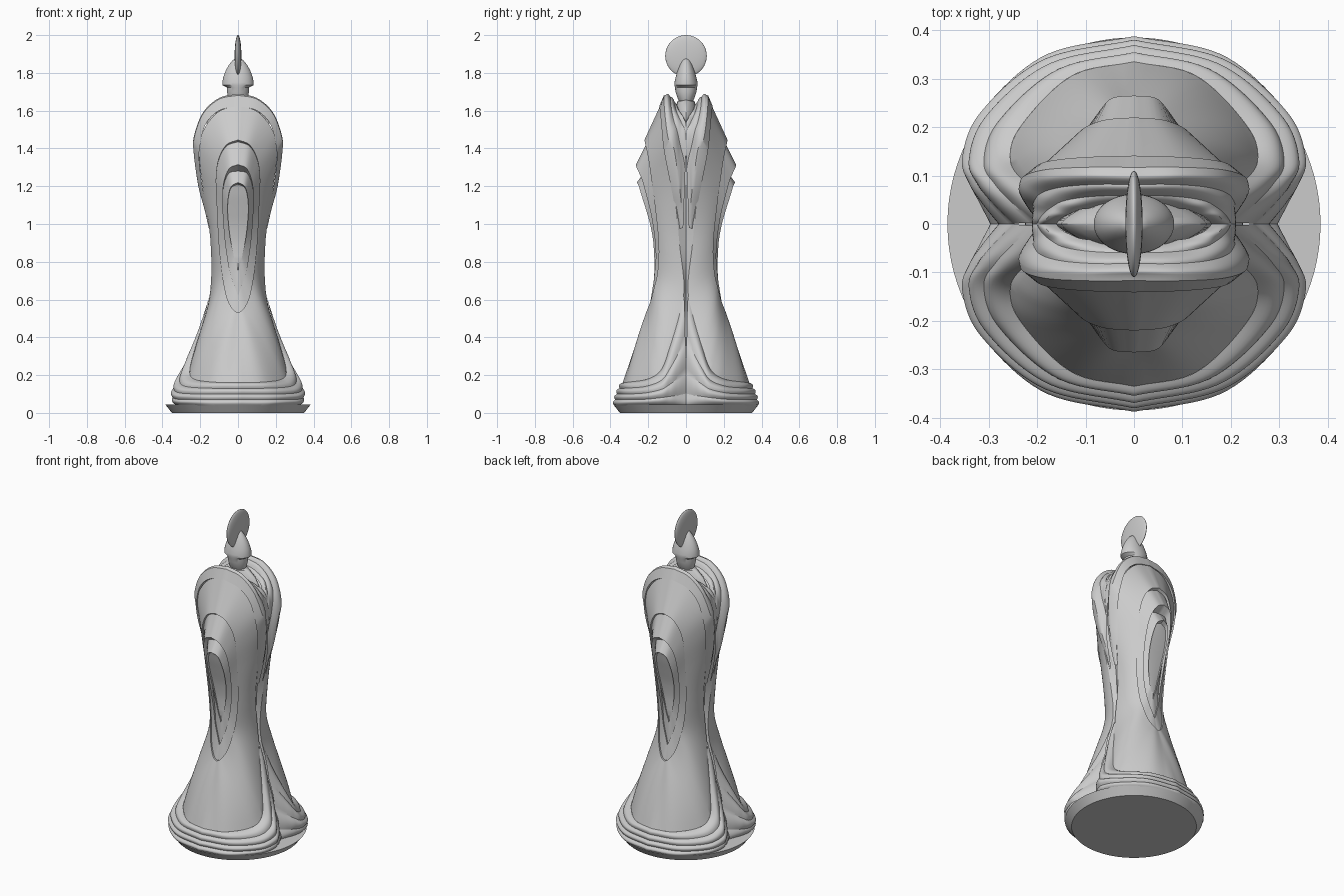
import bpy, bmesh, math
from mathutils import Vector as V

if "Cube" in bpy.data.objects:
    bpy.data.objects.remove(bpy.data.objects["Cube"])


def smooth(ob, angle=30):
    bpy.ops.object.select_all(action='DESELECT')
    ob.select_set(True)
    bpy.context.view_layer.objects.active = ob
    bpy.ops.object.shade_smooth_by_angle(angle=math.radians(angle))


def curve(keys, n=56):
    """Catmull-Rom curve through (x, depth, z) keys."""
    k = [V(p) for p in keys]
    k = [2 * k[0] - k[1]] + k + [2 * k[-1] - k[-2]]
    out = []
    for j in range(n + 1):
        u = j / n * (len(keys) - 1)
        i = min(int(u), len(keys) - 2)
        t = u - i
        a, b, c, d = k[i:i + 4]
        p = 0.5 * (2 * b + (c - a) * t + (2 * a - 5 * b + 4 * c - d) * t * t
                   + (3 * b - a - 3 * c + d) * t ** 3)
        out.append(V((max(p.x, 0), max(p.y, 0), p.z)))
    return out


def blend(a, m, b, n, lobes=0, amp=0, centre=(0, 0, 0)):
    """Rows of curves from a through m to b, with optional rounded folds."""
    rows = []
    for i in range(n + 1):
        s = i / n
        row = []
        for p, q, r in zip(a, m, b):
            v = p * (2 * (s - .5) * (s - 1)) + q * (4 * s * (1 - s)) + r * (2 * s * (s - .5))
            d = v - V(centre)
            v = v + d.normalized() * amp * abs(math.sin(math.pi * lobes * s))
            if q.x < 1e-6:
                v.x = 0
            if p.y < .02 and q.y < 1e-6:
                v.y = min(v.y, p.y)
            row.append(v)
        rows.append(row)
    return rows


def step(c, top, bottom, drop=0):
    """Copy of a curve pushed inward, tapering along its length."""
    n = len(c) - 1
    return [V((p.x, p.y - top + (top - bottom) * min(1, 1.6 * i / n), p.z - drop * (1 - i / n) ** 4))
            for i, p in enumerate(c)]


def loft(name, rows):
    """Quarter surface through the rows, mirrored to four quarters."""
    bm = bmesh.new()
    for sx in (1, -1):
        for sy in (1, -1):
            g = [[bm.verts.new((p.x * sx, p.y * sy, p.z)) for p in r] for r in rows]
            for r0, r1 in zip(g, g[1:]):
                for j in range(len(r0) - 1):
                    f = [r0[j], r0[j + 1], r1[j + 1], r1[j]]
                    bm.faces.new(f if sx * sy > 0 else f[::-1])
    bmesh.ops.remove_doubles(bm, verts=bm.verts, dist=0.0003)
    bmesh.ops.recalc_face_normals(bm, faces=bm.faces)
    me = bpy.data.meshes.new(name)
    bm.to_mesh(me)
    bm.free()
    ob = bpy.data.objects.new(name, me)
    bpy.context.collection.objects.link(ob)
    smooth(ob)
    return ob


def rings(name, prof, n=48, power=1.0):
    """Stack of elliptical rings (z, rx, ry); power > 1 makes pointed sides."""
    rows = []
    for z, rx, ry in prof:
        rows.append([V((rx * math.cos(t), ry * math.sin(t) ** power, z))
                     for t in [math.pi / 2 * i / (n // 4) for i in range(n // 4 + 1)]])
    for r in rows:
        r[-1].x = 0
    return loft(name, rows)


# Robe: nested outlines of the front panel, from the outer edge inwards
edge = curve([(0, .135, 1.63), (.11, .13, 1.59), (.19, .115, 1.48), (.205, .095, 1.35),
              (.18, .06, 1.15), (.145, .035, .9), (.15, .012, .62), (.225, .085, .35),
              (.255, .13, .23), (.235, .2, .18), (.13, .305, .163), (0, .335, .16)])
arch_1 = curve([(0, .22, 1.445), (.06, .215, 1.42), (.1, .2, 1.35), (.115, .185, 1.25),
                (.11, .165, 1.1), (.1, .145, .9), (.085, .15, .75), (.07, .17, .66),
                (.055, .185, .6), (.035, .2, .56), (.018, .208, .54), (0, .21, .53)])
arch_2 = curve([(0, .265, 1.315), (.045, .26, 1.295), (.07, .235, 1.24), (.08, .215, 1.17),
                (.078, .185, 1.05), (.068, .165, .92), (.055, .16, .82), (.04, .167, .74),
                (.025, .172, .69), (.014, .177, .66), (.006, .18, .635), (0, .182, .62)])
arch_3 = curve([(0, .26, 1.22), (.035, .25, 1.2), (.05, .235, 1.15), (.055, .213, 1.08),
                (.05, .19, 1.0), (.04, .175, .92), (.028, .17, .86), (.02, .168, .82),
                (.012, .167, .79), (.007, .167, .775), (.003, .167, .765), (0, .167, .75)])
seam = [V((p.x * .88, 0, p.z - .1 * min(1, max(0, (p.z - 1.2) / .3)))) for p in edge]
bulge = curve([(b, 0, 0) for b in (0, 0, 0, 0, .005, .01, .012, .02, .025, .02, .01, 0)])
middle = []
for p, q, b in zip(edge, arch_1, bulge):
    m = (p + q) / 2
    d = V((m.x, m.y, 0)).normalized()
    middle.append(m + d * b.x)
inner_1 = step(arch_1, .015, .01, .01)
inner_2 = step(arch_2, .048, .008, .035)
inner_3 = step(arch_3, .025, .006, .01)
core = [V((0, p.y + .004, p.z)) for p in inner_3]
loft("robe_panels", [seam] + blend(edge, middle, arch_1, 10)
     + [inner_1, arch_2, inner_2, arch_3, inner_3, core])

# Skirt: folds fanning from the panel edge down to the base
hem_top = curve([(0, .335, .16), (.13, .305, .163), (.235, .2, .18), (.255, .13, .23),
                 (.225, .085, .35), (.185, .045, .48), (.15, .01, .62)])
hem_mid = curve([(0, .365, .1), (.18, .325, .1), (.305, .22, .105), (.34, .13, .125),
                 (.322, .08, .155), (.29, .04, .185), (.25, 0, .22)])
hem_low = curve([(0, .38, .04), (.17, .345, .04), (.29, .235, .04), (.325, .15, .04),
                 (.32, .09, .04), (.305, .045, .04), (.29, 0, .04)])
loft("skirt_folds", blend(hem_top, hem_mid, hem_low, 32, 4, .010))

# Collar: raised rim around the panel top, folding into the neck opening
rim_in = curve([(0, .125, 1.625), (.1, .122, 1.6), (.17, .115, 1.53), (.2, .105, 1.42),
                (.205, .09, 1.33), (.185, .06, 1.18), (.16, .04, 1.07), (.14, .03, .98)])
rim_out = curve([(0, .105, 1.685), (.1, .105, 1.665), (.185, .1, 1.59), (.232, .085, 1.47),
                 (.235, .06, 1.38), (.21, .035, 1.2), (.178, .022, 1.08), (.155, .015, .98)])
fold_mid = curve([(0, .07, 1.66), (.07, .07, 1.645), (.13, .065, 1.61), (.17, .055, 1.57),
                  (.19, .04, 1.53), (.2, .025, 1.48), (.205, .01, 1.44), (.205, 0, 1.4)])
fold_in = curve([(0, .035, 1.6), (.04, .035, 1.6), (.08, .033, 1.595), (.11, .03, 1.59),
                 (.13, .022, 1.58), (.145, .015, 1.57), (.155, .007, 1.55), (.16, 0, 1.53)])
rim_face = [V((p.x, p.y + .016, p.z)) for p in rim_in]
rim_edge = [V((p.x * .99, p.y + .012, p.z - .004)) for p in rim_out]
loft("collar", [step(rim_in, .03, .02), rim_face, rim_edge]
     + blend(rim_out, fold_mid, fold_in, 24, 3, .008, (0, 0, 1.2)))

# Neck and pointed hood
rings("neck_wrap", [(1.45, .16, .05), (1.56, .15, .055), (1.61, .12, .055),
                    (1.65, .07, .045), (1.67, 0, 0)], power=1.5)
rings("head", [(1.58, 0, 0), (1.62, .03, .02), (1.66, .052, .042), (1.70, .058, .056),
               (1.722, .058, .058), (1.735, .083, .062), (1.75, .083, .061), (1.78, .077, .054),
               (1.81, .066, .045), (1.84, .05, .034), (1.865, .03, .022), (1.89, 0, 0)])

# Lens-shaped disc finial
bpy.ops.mesh.primitive_uv_sphere_add(segments=48, ring_count=24, radius=1, location=(0, 0, 1.89))
disc = bpy.context.object
disc.name = "disc_finial"
disc.scale = (.018, .11, .11)
bpy.ops.object.transform_apply(location=False, rotation=False, scale=True)
smooth(disc, 60)

# Round base
bpy.ops.mesh.primitive_cone_add(vertices=96, radius1=.35, radius2=.385, depth=.045,
                                location=(0, 0, .0225))
base = bpy.context.object
base.name = "base"
smooth(base)
